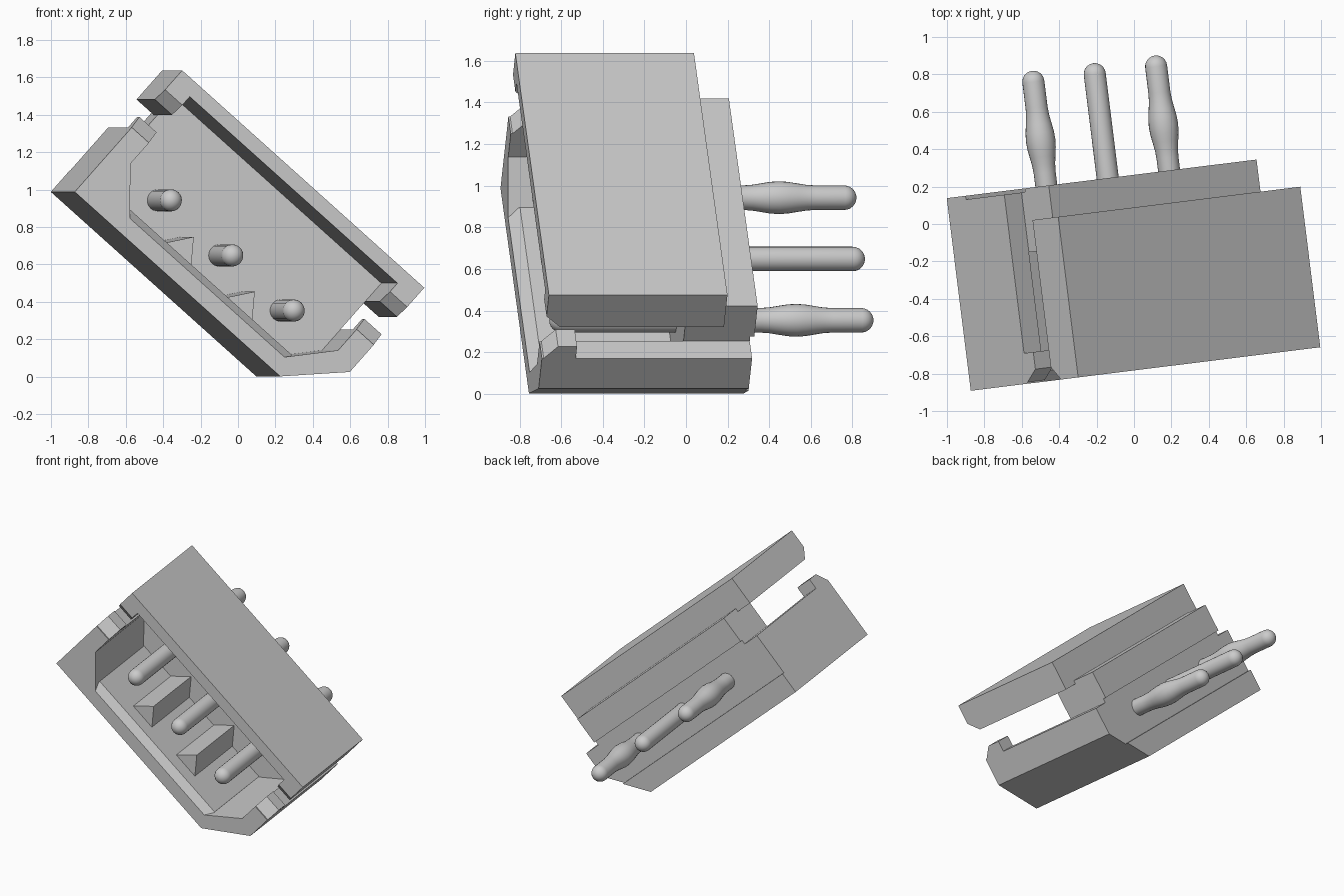
import bpy, bmesh, math
from mathutils import Matrix

if "Cube" in bpy.data.objects:
    bpy.data.objects.remove(bpy.data.objects["Cube"])

# Local frame: x along the pin row, y along the pins, z up from the floor; tilted as a whole at the end
TILT = Matrix.Rotation(math.radians(7.1), 4, 'Z') @ Matrix.Rotation(math.radians(41.7), 4, 'Y')
FRONT, WALL, BACK = -0.777, -0.08, 0.261
L, R = -1.386, 0.361            # outer ends
LI, RI = -1.262, 0.237          # inner ends
MID = (L + R) / 2


def prism(name, profile, a, b, axis):
    """Extrude a 2D profile: axis 'Y' takes (x, z) points, axis 'X' takes (y, z) points."""
    bm = bmesh.new()
    place = (lambda p, t: (p[0], t, p[1])) if axis == 'Y' else (lambda p, t: (t, p[0], p[1]))
    f = bm.faces.new([bm.verts.new(place(p, a)) for p in profile])
    ext = bmesh.ops.extrude_face_region(bm, geom=[f])
    d = (0, b - a, 0) if axis == 'Y' else (b - a, 0, 0)
    bmesh.ops.translate(bm, vec=d, verts=[v for v in ext['geom'] if isinstance(v, bmesh.types.BMVert)])
    bmesh.ops.recalc_face_normals(bm, faces=bm.faces[:])
    me = bpy.data.meshes.new(name)
    bm.to_mesh(me)
    bm.free()
    ob = bpy.data.objects.new(name, me)
    bpy.context.collection.objects.link(ob)
    return ob


def combine(target, other, op):
    m = target.modifiers.new(op, 'BOOLEAN')
    m.operation, m.solver, m.object = op, 'EXACT', other
    bpy.context.view_layer.objects.active = target
    bpy.ops.object.modifier_apply(modifier=m.name)
    bpy.data.objects.remove(other)


# Lower tray with one clipped corner
housing = prism("housing", [(L, .55), (L, .088), (.097, .088), (R, .355), (R, .55)], FRONT, BACK, 'Y')

# Cavity with clipped inner corners
cavity = prism("cavity", [(LI, .7), (LI, .4), (-1.07, .18), (.045, .18), (RI, .4), (RI, .7)], -1, WALL, 'Y')
combine(housing, cavity, 'DIFFERENCE')

# Stepped back wall between the side slots
combine(housing, prism("back_wall", [(WALL, .45), (WALL, .92), (.07, .92), (.07, .775),
                                     (BACK, .775), (BACK, .45)], LI, RI, 'X'), 'UNION')

# Top plate
combine(housing, prism("top_plate", [(L, .88), (R, .88), (R, .958), (L, .958)], FRONT, .088, 'Y'), 'UNION')
combine(housing, prism("plate_back_rib", [(L, .765), (R, .765), (R, .9), (L, .9)], 0, .088, 'Y'), 'UNION')

# End tabs under the plate and latch hooks on the tray walls
for a, b in ((L, LI), (RI, R)):
    tab = [(FRONT, .93), (FRONT, .82), (-.705, .75), (.088, .75), (.088, .93)]
    hook = [(FRONT, .45), (FRONT, .54), (-.705, .625), (-.613, .625), (-.613, .45)]
    combine(housing, prism("tab", tab, a, b, 'X'), 'UNION')
    combine(housing, prism("hook", hook, a, b, 'X'), 'UNION')

# Raised floor with a sloped lead-in, and two ridges between the pins
combine(housing, prism("floor_pad", [(FRONT, .15), (FRONT, .18), (-.72, .22), (-.06, .22), (-.06, .15)],
                       -1.1, .075, 'X'), 'UNION')
for s in (-1, 1):
    u = MID + s * .22
    combine(housing, prism("ridge", [(u - .11, .2), (u + .11, .2), (u, .348)], -.62, -.06, 'Y'), 'UNION')

# Shallow groove along the back
combine(housing, prism("groove", [(BACK - .02, .24), (BACK + .1, .24), (BACK + .1, .58), (BACK - .02, .58)],
                       L - .1, R + .1, 'X'), 'DIFFERENCE')
housing.data.transform(TILT)


def pin(name, u, bulge):
    """Round pin with domed ends, optionally swollen behind the housing."""
    r, y0, y1, n = .059, -.69, .88, 24
    arc = [math.radians(15 * i) for i in range(7)]
    prof = [(r * math.sin(t), y0 + r - r * math.cos(t)) for t in arc]
    if bulge:
        prof += [(r + .02 * math.sin(math.pi * i / 8) ** 2, .33 + .35 * i / 8) for i in range(9)]
    prof += [(r * math.cos(t), y1 - r + r * math.sin(t)) for t in arc]
    bm = bmesh.new()
    vs = [bm.verts.new((p[0], p[1], 0)) for p in prof]
    es = [bm.edges.new(e) for e in zip(vs, vs[1:])]
    bmesh.ops.spin(bm, geom=vs + es, cent=(0, 0, 0), axis=(0, 1, 0), angle=math.tau, steps=n)
    bmesh.ops.remove_doubles(bm, verts=bm.verts[:], dist=1e-4)
    bmesh.ops.recalc_face_normals(bm, faces=bm.faces[:])
    me = bpy.data.meshes.new(name)
    bm.to_mesh(me)
    bm.free()
    me.transform(TILT @ Matrix.Translation((u, 0, .411)))
    ob = bpy.data.objects.new(name, me)
    bpy.context.collection.objects.link(ob)
    bpy.ops.object.select_all(action='DESELECT')
    ob.select_set(True)
    bpy.context.view_layer.objects.active = ob
    bpy.ops.object.shade_smooth_by_angle(angle=math.radians(35))


# Three contact pins, the outer two swollen
for i in (-1, 0, 1):
    pin(f"contact_pin_{i + 2}", MID + i * .443, i != 0)
